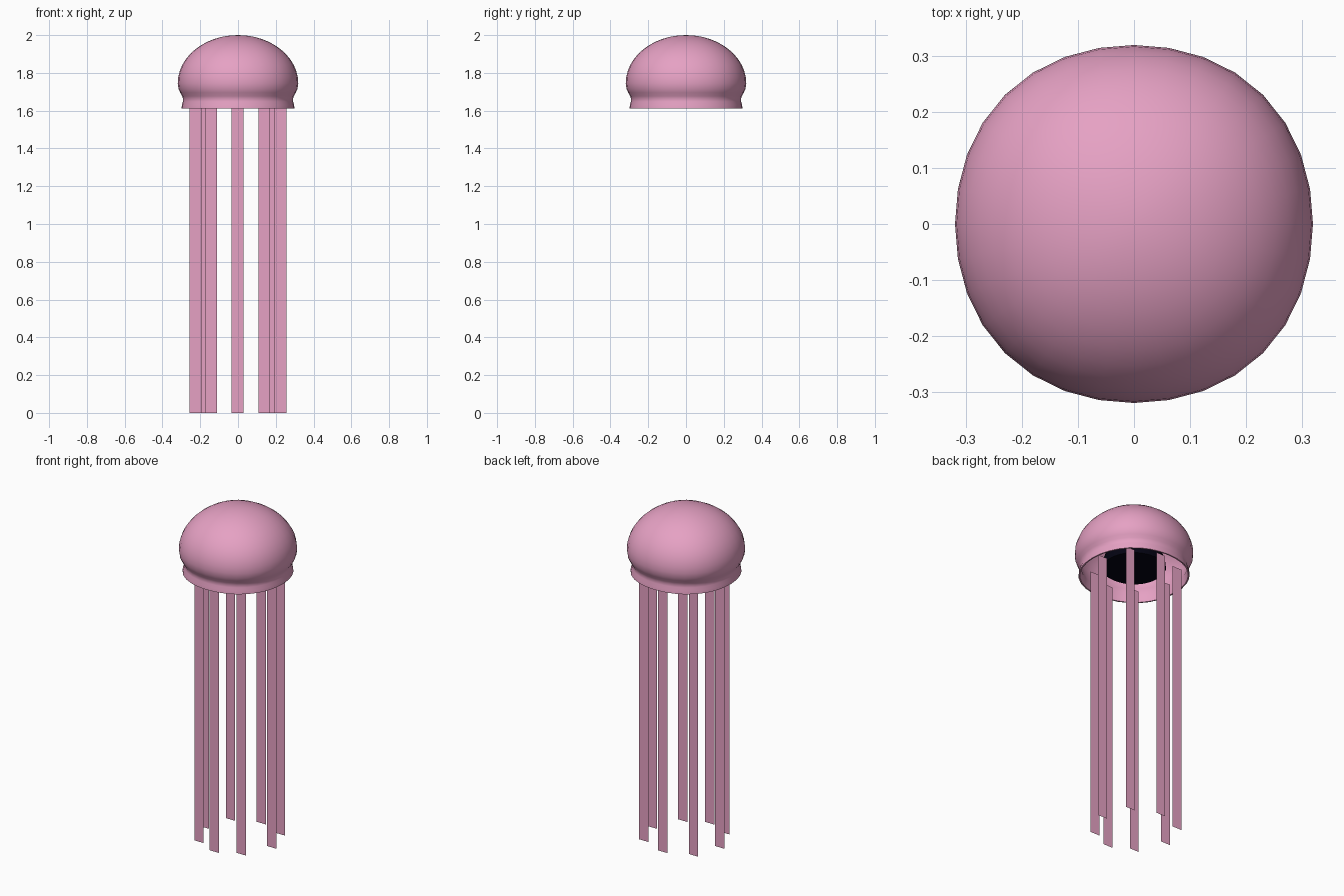
import bpy, bmesh, math

if "Cube" in bpy.data.objects:
    bpy.data.objects.remove(bpy.data.objects["Cube"], do_unlink=True)


def make_material(name, color):
    mat = bpy.data.materials.new(name)
    mat.use_nodes = True
    mat.diffuse_color = color
    mat.node_tree.nodes["Principled BSDF"].inputs["Base Color"].default_value = color
    return mat


def make_object(name, bm, mat):
    mesh = bpy.data.meshes.new(name)
    bm.to_mesh(mesh)
    bm.free()
    mesh.materials.append(mat)
    obj = bpy.data.objects.new(name, mesh)
    bpy.context.collection.objects.link(obj)
    return obj


def revolve(name, profile, mat, segments=32):
    """Spin a (radius, height) profile, listed from the top down, slightly squared in plan."""
    bm = bmesh.new()
    rings = []
    for r, z in profile:
        if r == 0:
            rings.append([bm.verts.new((0, 0, z))] * segments)
            continue
        ring = []
        for i in range(segments):
            a = math.tau * i / segments
            k = r * (1 + 0.02 * math.sin(2 * a) ** 2)
            ring.append(bm.verts.new((k * math.cos(a), k * math.sin(a), z)))
        rings.append(ring)
    for upper, lower in zip(rings, rings[1:]):
        for i in range(segments):
            j = (i + 1) % segments
            corners = [upper[i], lower[i], lower[j], upper[j]]
            bm.faces.new(list(dict.fromkeys(corners)))
    obj = make_object(name, bm, mat)
    bpy.ops.object.select_all(action="DESELECT")
    obj.select_set(True)
    bpy.context.view_layer.objects.active = obj
    bpy.ops.object.shade_smooth_by_angle(angle=math.radians(50))
    return obj


def dome(radius, base, height, steps):
    """Quarter ellipse from the crown down to the widest ring."""
    angles = [math.pi / 2 * i / steps for i in range(steps + 1)]
    return [(radius * math.sin(a), base + height * math.cos(a)) for a in angles]


pink = make_material("jelly pink", (0.79, 0.357, 0.55, 1))
navy = make_material("dark navy", (0.001, 0.001, 0.006, 1))

# Bell: rounded crown, pinched waist, flared rim, thin wall and hollow inside
flare = [(0.315, 1.715), (0.306, 1.695), (0.296, 1.677), (0.291, 1.663),
         (0.292, 1.648), (0.297, 1.63), (0.299, 1.611)]
inner_wall = [(0.291, 1.611), (0.284, 1.66), (0.297, 1.70)]
inner_dome = dome(0.309, 1.745, 0.24, 8)[::-1]
revolve("bell", dome(0.319, 1.745, 0.255, 12) + flare + inner_wall + inner_dome, pink)

# Dark core seated inside the bell, flat underneath
revolve("bell_core", dome(0.172, 1.655, 0.2, 6) + [(0, 1.65)], navy)

# Flat ribbon tentacles hanging in a ring, all facing the front
ribbon_width, ribbon_top = 0.063, 1.647
places = {
    "front": (-0.002, -0.225), "back": (-0.002, 0.225),
    "left": (0.225, 0), "right": (-0.225, 0),
    "front_left": (0.139, -0.168), "front_right": (-0.143, -0.168),
    "back_left": (0.167, 0.167), "back_right": (-0.167, 0.167),
}
for place, (x, y) in places.items():
    bm = bmesh.new()
    x0, x1 = x - ribbon_width / 2, x + ribbon_width / 2
    bm.faces.new([bm.verts.new(p) for p in (
        (x0, y, 0), (x1, y, 0), (x1, y, ribbon_top), (x0, y, ribbon_top))])
    make_object("tentacle_" + place, bm, pink)
